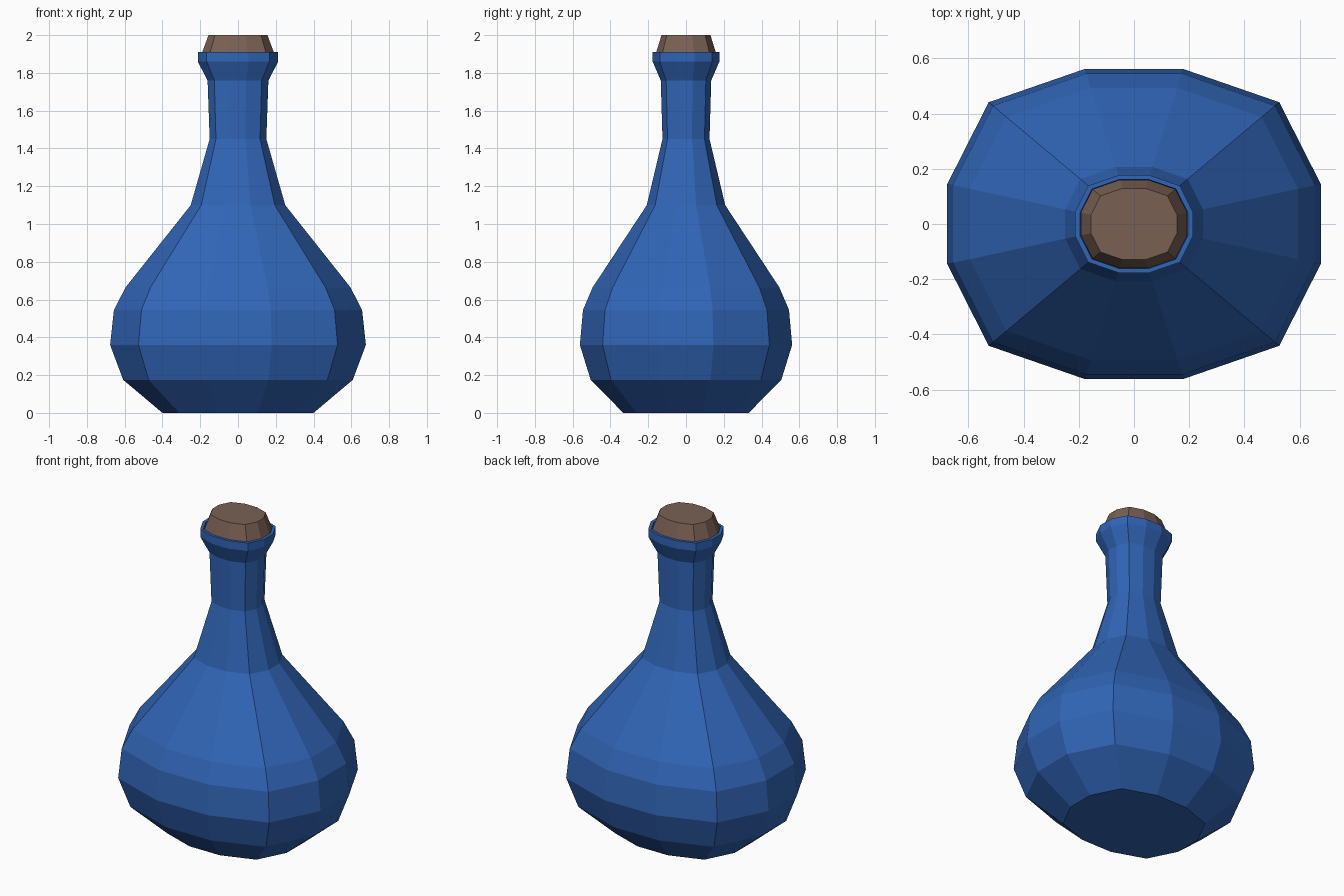
import bpy, bmesh

if "Cube" in bpy.data.objects:
    bpy.data.objects.remove(bpy.data.objects["Cube"])

# Twelve-sided, slightly squared oval section, relative to half width 1
QUAD = [(1.0, 0.214), (0.778, 0.652), (0.264, 0.83)]
SECTION = (QUAD + [(-x, y) for x, y in reversed(QUAD)]
           + [(-x, -y) for x, y in QUAD] + [(x, -y) for x, y in reversed(QUAD)])


def material(name, rgb):
    m = bpy.data.materials.new(name)
    m.diffuse_color = (*rgb, 1.0)
    m.use_nodes = True
    m.node_tree.nodes["Principled BSDF"].inputs["Base Color"].default_value = m.diffuse_color
    return m


def lathe(name, profile, mat):
    """Stack the section along a (half width, z) profile and cap both ends."""
    bm = bmesh.new()
    rings = [[bm.verts.new((x * r, y * r, z)) for x, y in SECTION]
             for r, z in profile]
    n = len(SECTION)
    for a, b in zip(rings, rings[1:]):
        for i in range(n):
            j = (i + 1) % n
            bm.faces.new((a[i], a[j], b[j], b[i]))
    bm.faces.new(list(reversed(rings[0])))
    bm.faces.new(rings[-1])
    bmesh.ops.recalc_face_normals(bm, faces=bm.faces)
    mesh = bpy.data.meshes.new(name)
    bm.to_mesh(mesh)
    bm.free()
    mesh.materials.append(mat)
    obj = bpy.data.objects.new(name, mesh)
    bpy.context.collection.objects.link(obj)
    return obj


blue = material("blue glass", (0.03, 0.13, 0.47))
brown = material("cork brown", (0.19, 0.117, 0.086))

# Bottle: belly, neck, flared lip and shallow recess for the cork
lathe("bottle", [(0.40, 0.0), (0.608, 0.175), (0.677, 0.36), (0.657, 0.545),
                 (0.595, 0.665), (0.25, 1.10), (0.15, 1.45), (0.161, 1.76),
                 (0.213, 1.86), (0.213, 1.91), (0.195, 1.91), (0.193, 1.88)], blue)

# Tapered cork stopper
lathe("cork", [(0.19, 1.875), (0.193, 1.90), (0.156, 2.0)], brown)
